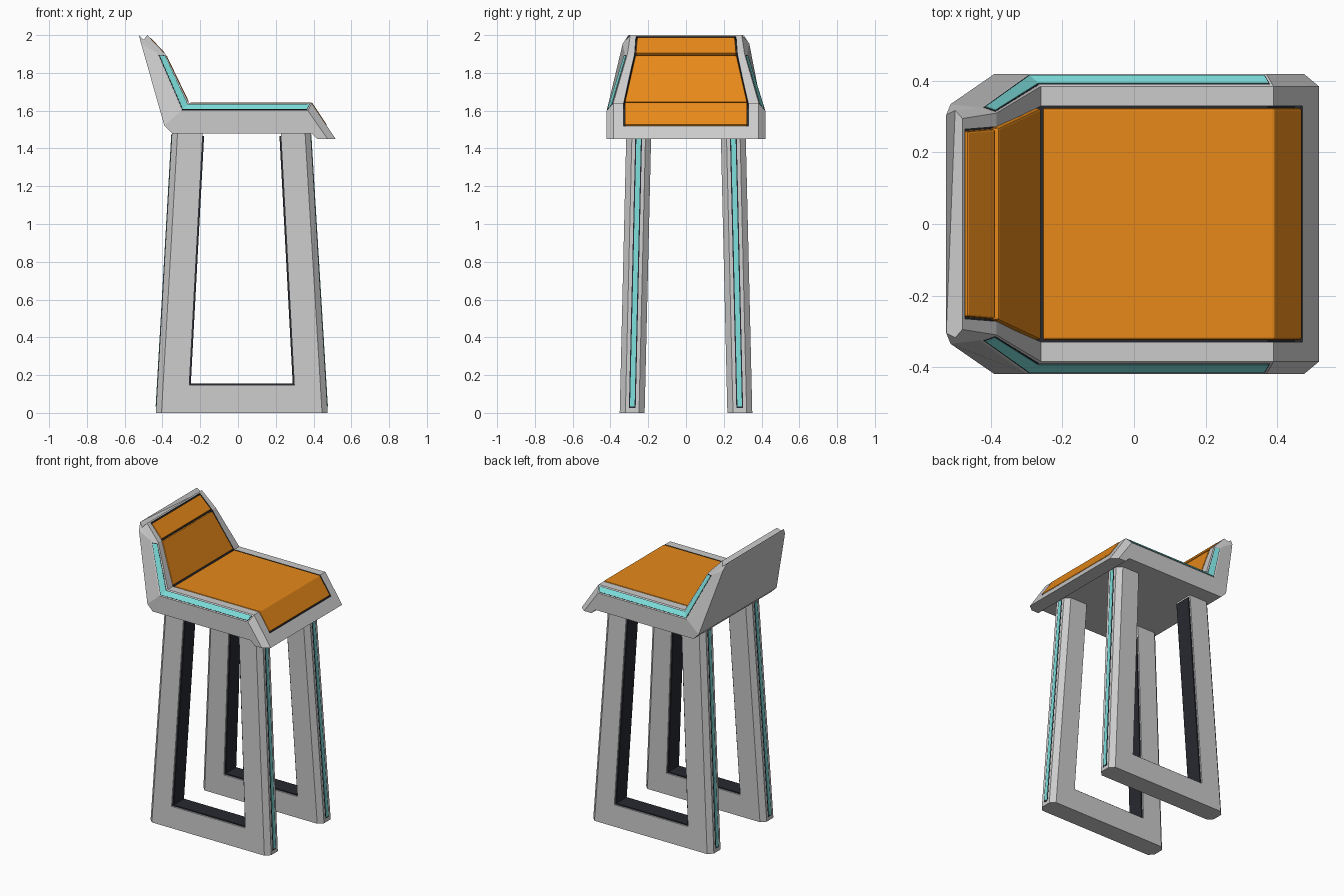
import bpy, bmesh
from mathutils import Vector

if "Cube" in bpy.data.objects:
    bpy.data.objects.remove(bpy.data.objects["Cube"])


def mat(name, rgb):
    m = bpy.data.materials.new(name)
    m.diffuse_color = (*rgb, 1)
    m.use_nodes = True
    m.node_tree.nodes["Principled BSDF"].inputs["Base Color"].default_value = m.diffuse_color
    return m


GREY = mat("grey", (0.8, 0.8, 0.8))
ORANGE = mat("orange", (0.8, 0.25, 0.01))
CYAN = mat("cyan", (0.2, 0.72, 0.7))
DARK = mat("dark", (0.02, 0.022, 0.03))


def loft(name, sets, material=None, mirror=False, bevel=0):
    """Each set is a list of rings that are skinned and capped."""
    bm = bmesh.new()
    for rings in sets:
        vs = [[bm.verts.new(p) for p in r] for r in rings]
        n = len(vs[0])
        for a, b in zip(vs, vs[1:]):
            for i in range(n):
                j = (i + 1) % n
                bm.faces.new((a[i], a[j], b[j], b[i]))
        bm.faces.new(vs[0])
        bm.faces.new(vs[-1])
    bmesh.ops.dissolve_degenerate(bm, dist=1e-5, edges=bm.edges[:])
    bmesh.ops.recalc_face_normals(bm, faces=bm.faces[:])
    me = bpy.data.meshes.new(name)
    bm.to_mesh(me)
    bm.free()
    ob = bpy.data.objects.new(name, me)
    bpy.context.collection.objects.link(ob)
    if material:
        me.materials.append(material)
    if bevel:
        b = ob.modifiers.new("bevel", "BEVEL")
        b.width, b.segments = bevel, 2
    if mirror:
        m = ob.modifiers.new("mirror", "MIRROR")
        m.use_axis = (False, True, False)
    return ob


def ribbon(name, pts, up, down, inset, material, bevel=0):
    """Slab following an (x, z, half width) path, mitred at the bends."""
    P = [Vector((x, z)) for x, z, _ in pts]
    dirs = [(b - a).normalized() for a, b in zip(P, P[1:])]
    norms = [Vector((-d.y, d.x)) for d in dirs]
    rings = []
    for i, p in enumerate(P):
        a, b = norms[max(i - 1, 0)], norms[min(i, len(norms) - 1)]
        m = (a + b).normalized()
        m /= m.dot(a)
        t, u, w = p + m * up, p - m * down, pts[i][2] - inset
        rings.append([(t.x, w, t.y), (u.x, w, u.y), (u.x, -w, u.y), (t.x, -w, t.y)])
    return loft(name, [rings], material, bevel=bevel)


# Seat shell: stations of rim edge, chamfer edge and underside, as (x, half width, z)
stations = [
    [(-.48, .295, 2.0), (-.50, .318, 1.975), (-.525, .305, 2.0)],
    [(-.385, .31, 1.90), (-.43, .325, 1.905), (-.513, .335, 1.955)],
    [(-.26, .385, 1.64), (-.30, .42, 1.60), (-.39, .42, 1.52)],
    [(-.26, .385, 1.64), (-.30, .42, 1.60), (-.35, .42, 1.48)],
    [(.39, .385, 1.64), (.37, .42, 1.60), (.39, .42, 1.48)],
    [(.517, .385, 1.45), (.475, .42, 1.45), (.42, .42, 1.45)],
]
bm = bmesh.new()
rings = [[bm.verts.new(p) for p in s + [(x, -y, z) for x, y, z in reversed(s)]] for s in stations]
for a, b in zip(rings, rings[1:]):
    for i in range(6):
        j = (i + 1) % 6
        bm.faces.new((a[i], a[j], b[j], b[i]))
bm.faces.new(rings[0])
bm.faces.new(rings[-1])
bmesh.ops.remove_doubles(bm, verts=bm.verts[:], dist=1e-4)
bmesh.ops.recalc_face_normals(bm, faces=bm.faces[:])
me = bpy.data.meshes.new("seat_shell")
bm.to_mesh(me)
bm.free()
me.materials.append(GREY)
shell = bpy.data.objects.new("seat_shell", me)
bpy.context.collection.objects.link(shell)

# Cushion channel cut into the shell
path = [(-.473, 1.9926, .265), (-.385, 1.90, .272), (-.26, 1.64, .33),
        (.39, 1.64, .33), (.472, 1.518, .33)]
cutter = ribbon("channel_cutter", path, .03, .028, 0, DARK)
cutter.hide_render = True
cutter.hide_viewport = True
cut = shell.modifiers.new("channel", "BOOLEAN")
cut.object, cut.operation, cut.solver = cutter, "DIFFERENCE", "EXACT"
cut.material_mode = "TRANSFER"

# Cushions, separated by thin dark gaps
head = [(-.468, 1.987, .265), (-.389, 1.904, .272)]
back = [(-.381, 1.892, .274), (-.262, 1.645, .33)]
seat = [(-.255, 1.64, .33), (.39, 1.64, .33), (.468, 1.524, .33)]
for name, pts in (("head_cushion", head), ("back_cushion", back), ("seat_cushion", seat)):
    ribbon(name, pts, .003, .027, .006, ORANGE, .006)


# Light strips running along the shell's chamfer
def shell_strip(name, t0, t1, out, end, material):
    tops = [Vector(stations[i][0]) for i in (1, 2, 4)]
    lows = [Vector(stations[i][1]) for i in (1, 2, 4)]
    tops[0], lows[0] = tops[0].lerp(tops[1], end), lows[0].lerp(lows[1], end)
    tops[2], lows[2] = tops[2].lerp(tops[1], end / 3), lows[2].lerp(lows[1], end / 3)
    ns = [(tops[i + 1] - tops[i]).cross(tops[i] - lows[i]).normalized() for i in (0, 1)]
    ns = [n if n.y > 0 else -n for n in ns]
    ns = [ns[0], (ns[0] + ns[1]).normalized(), ns[1]]
    rings = []
    for t, c, n in zip(tops, lows, ns):
        a, b = t.lerp(c, t0), t.lerp(c, t1)
        rings.append([a + n * out, b + n * out, b - n * .006, a - n * .006])
    loft(name, [rings], material, mirror=True)


shell_strip("shell_strip_groove", .14, .88, .001, .03, DARK)
shell_strip("shell_strip", .2, .82, .003, .045, CYAN)

# Leg frames: (outer x, inner x) at a height, for the back (-1) and front (+1) legs
H, CH, FACE = .066, .03, .036


def leg_x(s, z):
    if s < 0:
        return -.435 + .0574 * z, -.266 + .0536 * z
    return .475 - .0608 * z, .306 - .0536 * z


def yc(z):
    return .285 - .0236 * z


def outer(s, z):
    x, y = leg_x(s, z)[0], yc(z)
    return [(x - s * CH, y - H, z), (x, y - FACE, z), (x, y + FACE, z), (x - s * CH, y + H, z)]


def leg(s, z):
    x, y = leg_x(s, z)[1], yc(z)
    return outer(s, z) + [(x, y + H, z), (x, y - H, z)]


def plate(xa, xb, hw, z):
    y = yc(z)
    return [(xa, y - hw, z), (xb, y - hw, z), (xb, y + hw, z), (xa, y + hw, z)]


BAR, TOP = .147, 1.5
sets = [[outer(-1, z) + outer(1, z)[::-1] for z in (0, BAR)]]
sets += [[leg(s, z) for z in (BAR, TOP)] for s in (-1, 1)]
loft("leg_frame", sets, GREY, mirror=True)

# Dark lining inside the frame opening
lining = [[plate(leg_x(s, z)[1], leg_x(s, z)[1] - s * .008, H - .01, z) for z in (BAR, 1.465)]
          for s in (-1, 1)]
lining.append([plate(leg_x(-1, z)[1], leg_x(1, z)[1], H - .01, z) for z in (BAR, BAR + .008)])
loft("frame_lining", lining, DARK, mirror=True)

# Light strips down the front and back leg faces
for name, hw, out, z0, m in (("leg_strip_groove", .018, .001, .025, DARK),
                             ("leg_strip", .012, .003, .033, CYAN)):
    loft(name, [[plate(leg_x(s, z)[0] - s * .01, leg_x(s, z)[0] + s * out, hw, z)
                 for z in (z0, 1.475)] for s in (-1, 1)], m, mirror=True)
